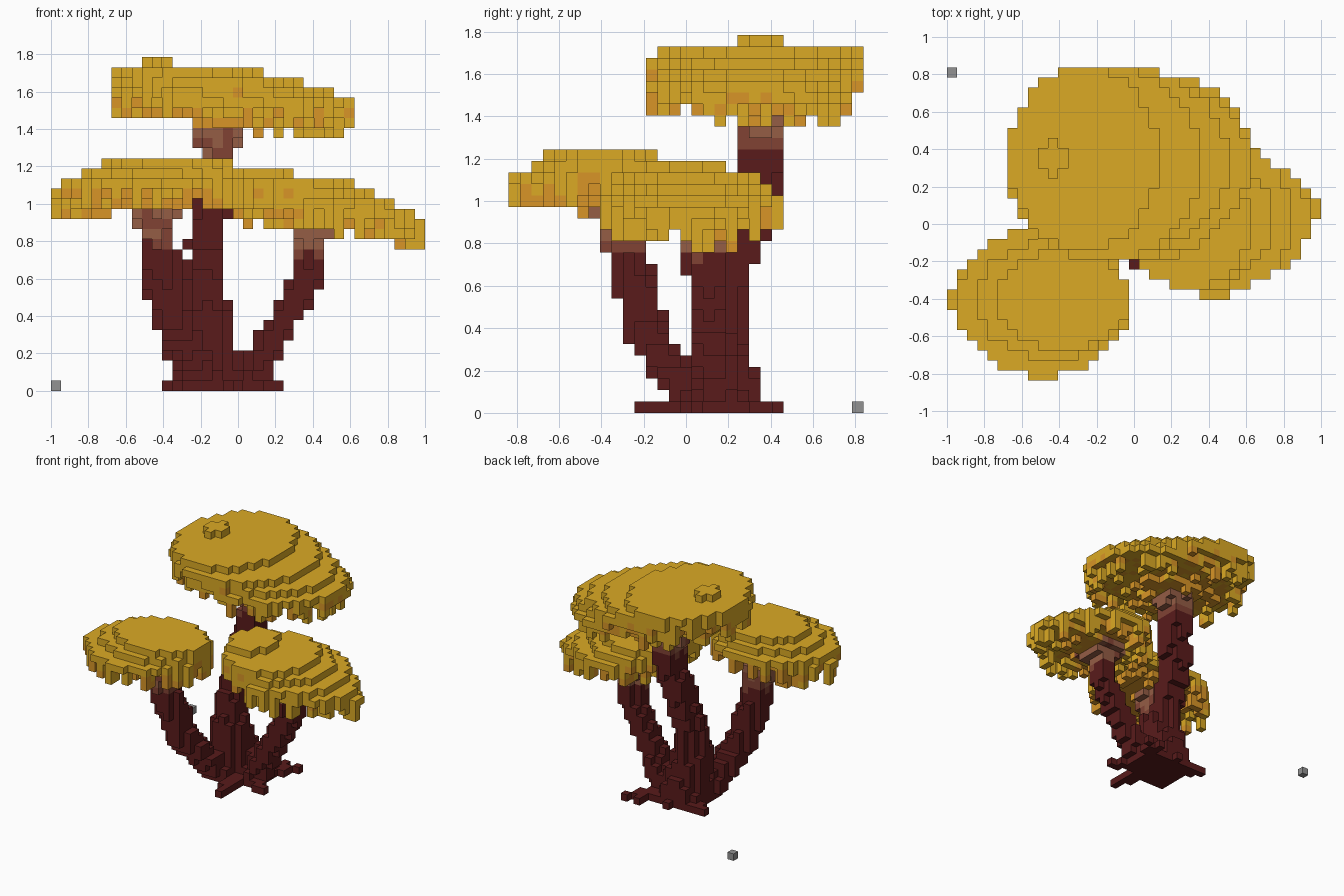
import bpy
import random
from mathutils import Vector

random.seed(7)
U = 2 / 37                        # edge of one block
HALF_X, HALF_Y = 18.5, 15.5       # half the grid, in blocks

cube = bpy.data.objects.get("Cube")
if cube:
    bpy.data.objects.remove(cube)


def material(name, r, g, b):
    m = bpy.data.materials.new(name)
    m.use_nodes = True
    m.diffuse_color = (r, g, b, 1)
    m.node_tree.nodes["Principled BSDF"].inputs["Base Color"].default_value = (r, g, b, 1)
    return m


PALETTE = [
    material("gold leaf", 0.71, 0.4, 0.018),
    material("orange leaf", 0.69, 0.3, 0.02),
    material("pale bark", 0.3, 0.11, 0.06),
    material("red bark", 0.22, 0.055, 0.034),
    material("dark bark", 0.1, 0.011, 0.011),
    material("grey stone", 0.29, 0.29, 0.29),
]
GOLD, ORANGE, PALE, RED, DARK, GREY = range(len(PALETTE))

blocks = {}                       # cell -> (part name, colour)


def disc(cx, cy, rx, ry):
    """Cells of one elliptical layer."""
    for i in range(int(cx - rx) - 1, int(cx + rx) + 2):
        for j in range(int(cy - ry) - 1, int(cy + ry) + 2):
            if ((i + 0.5 - cx) / rx) ** 2 + ((j + 0.5 - cy) / ry) ** 2 <= 1:
                yield i, j


def stem(name, path, radii, flare):
    """Leaning trunk: one disc per layer, paler and wider at the top."""
    pts = [Vector((x / U + HALF_X, y / U + HALF_Y, z / U)) for x, y, z in path]
    top = int(pts[-1].z)
    for k in range(top + 1):
        z = k + 0.5
        n = 0
        while n < len(pts) - 2 and pts[n + 1].z < z:
            n += 1
        a, b = pts[n], pts[n + 1]
        c = a.lerp(b, min(1, max(0, (z - a.z) / (b.z - a.z))))
        r = radii[0] + (radii[1] - radii[0]) * min(1, 2.5 * k / top)
        below = top - k
        if below < 2:
            r += flare * (2 - below) / 2
        for i, j in disc(c.x, c.y, r, r):
            if below < 3:
                colour = PALE if random.random() < (3 - below) / 4 else RED
            elif below == 3:
                colour = random.choice((RED, DARK))
            else:
                colour = DARK
            blocks[i, j, k] = (name, colour)


def canopy(name, top, layers, stalk, orange):
    """Drooping cap: shifted elliptical layers with a ragged, dripping rim."""
    cells = set()
    for n, (x0, x1, y0, y1) in enumerate(layers):
        for i, j in disc((x0 + x1) / 2, (y0 + y1) / 2, (x1 - x0) / 2, (y1 - y0) / 2):
            cells.add((i, j, top - n))
    floor = {}
    for i, j, k in cells:
        floor[i, j] = min(k, floor.get((i, j), k))
    for (i, j), k in sorted(floor.items()):
        rim = any((i + a, j + b) not in floor for a, b in ((2, 0), (-2, 0), (0, 2), (0, -2)))
        drop = random.choice((0, 0, 0, 0, 1, 2, 2)) if rim else int(random.random() < 0.14)
        for d in range(1, drop + 1):
            cells.add((i, j, k - d))
        floor[i, j] = k - drop
    for i, j, k in sorted(cells):
        near = (i - stalk[0]) ** 2 + (j - stalk[1]) ** 2 < 50
        chance = orange + (0.45 if near else 0)
        low = k - floor[i, j] < 2 and k < top - 1 and (i, j, k + 1) in cells
        blocks[i, j, k] = (name, ORANGE if low and random.random() < chance else GOLD)


# Trunks
stem("left_front_trunk",
     [(-0.17, 0.1, 0), (-0.27, -0.06, 0.2), (-0.35, -0.18, 0.36), (-0.4, -0.22, 0.55), (-0.43, -0.28, 0.75),
      (-0.45, -0.3, 0.96)],
     (2.4, 1.9), 0.6)
stem("back_trunk",
     [(-0.12, 0.22, 0), (-0.16, 0.15, 0.35), (-0.17, 0.17, 0.55), (-0.17, 0.28, 0.82), (-0.11, 0.35, 1.12),
      (-0.1, 0.36, 1.4)],
     (3.1, 1.9), 0.6)
stem("right_trunk",
     [(0.03, 0.16, 0), (0.13, 0.14, 0.18), (0.27, 0.11, 0.42), (0.38, 0.09, 0.62), (0.41, 0.08, 0.9)],
     (1.9, 1.65), 1.4)

# Flat roots spreading over the ground
hub = Vector((16, 18))
for tip in ((11, 21), (22, 23), (18, 11), (22, 15)):
    for s in range(11):
        p = hub.lerp(Vector(tip), s / 10)
        i, j = round(p.x), round(p.y)
        blocks[i, j, 0] = ("roots", DARK)
        if s < 8:
            blocks[i, j + 1, 0] = blocks[i + 1, j, 0] = ("roots", DARK)

# Caps, listed from the top layer down as x and y extents in blocks
canopy("top_canopy", 31,
       [(6, 21, 13, 31), (6, 25, 12, 31), (6, 28, 12.3, 31), (8, 30, 12.3, 30), (13, 30, 16, 30), (14, 22, 19, 26)],
       (16, 22), 0.3)
canopy("right_canopy", 21,
       [(18, 24, 12, 19), (18, 30, 9, 22), (18, 32, 9, 23), (19, 34, 8.3, 24), (21, 36, 9.5, 22.5),
        (28, 36.65, 13.5, 20.5)],
       (25, 16), 0.2)
canopy("left_front_canopy", 22,
       [(5, 18, 3, 13), (3, 18, 2, 14), (1, 18, 0.4, 15), (0.35, 16, 2.5, 13.5)],
       (10, 10), 0.5)

# Little raised cross on the highest cap
for i, j in disc(10.5, 22, 1.45, 2):
    blocks[i, j, 32] = ("top_bump", GOLD)

# Lone stone on the ground
blocks[0, 30, 0] = ("stone", GREY)

# Outer faces of a block: direction and its corners
SIDES = []
for axis in range(3):
    u, v = (axis + 1) % 3, (axis + 2) % 3
    for sign in (0, 1):
        ring = []
        for p, q in ((0, 0), (1, 0), (1, 1), (0, 1)):
            c = [0, 0, 0]
            c[axis], c[u], c[v] = sign, p, q
            ring.append(tuple(c))
        step = [0, 0, 0]
        step[axis] = 2 * sign - 1
        SIDES.append((step, ring if sign else ring[::-1]))


def build(name):
    """Mesh of the exposed faces of one part."""
    index, faces, colours = {}, [], []
    for cell, (part, colour) in blocks.items():
        if part != name:
            continue
        for step, ring in SIDES:
            if tuple(a + b for a, b in zip(cell, step)) in blocks:
                continue
            corners = [tuple(a + b for a, b in zip(cell, c)) for c in ring]
            faces.append([index.setdefault(c, len(index)) for c in corners])
            colours.append(colour)
    verts = [((x - HALF_X) * U, (y - HALF_Y) * U, z * U) for x, y, z in index]
    mesh = bpy.data.meshes.new(name)
    mesh.from_pydata(verts, [], faces)
    used = sorted(set(colours))
    for c in used:
        mesh.materials.append(PALETTE[c])
    for poly, c in zip(mesh.polygons, colours):
        poly.material_index = used.index(c)
    bpy.context.collection.objects.link(bpy.data.objects.new(name, mesh))


for part in sorted({p for p, _ in blocks.values()}):
    build(part)
